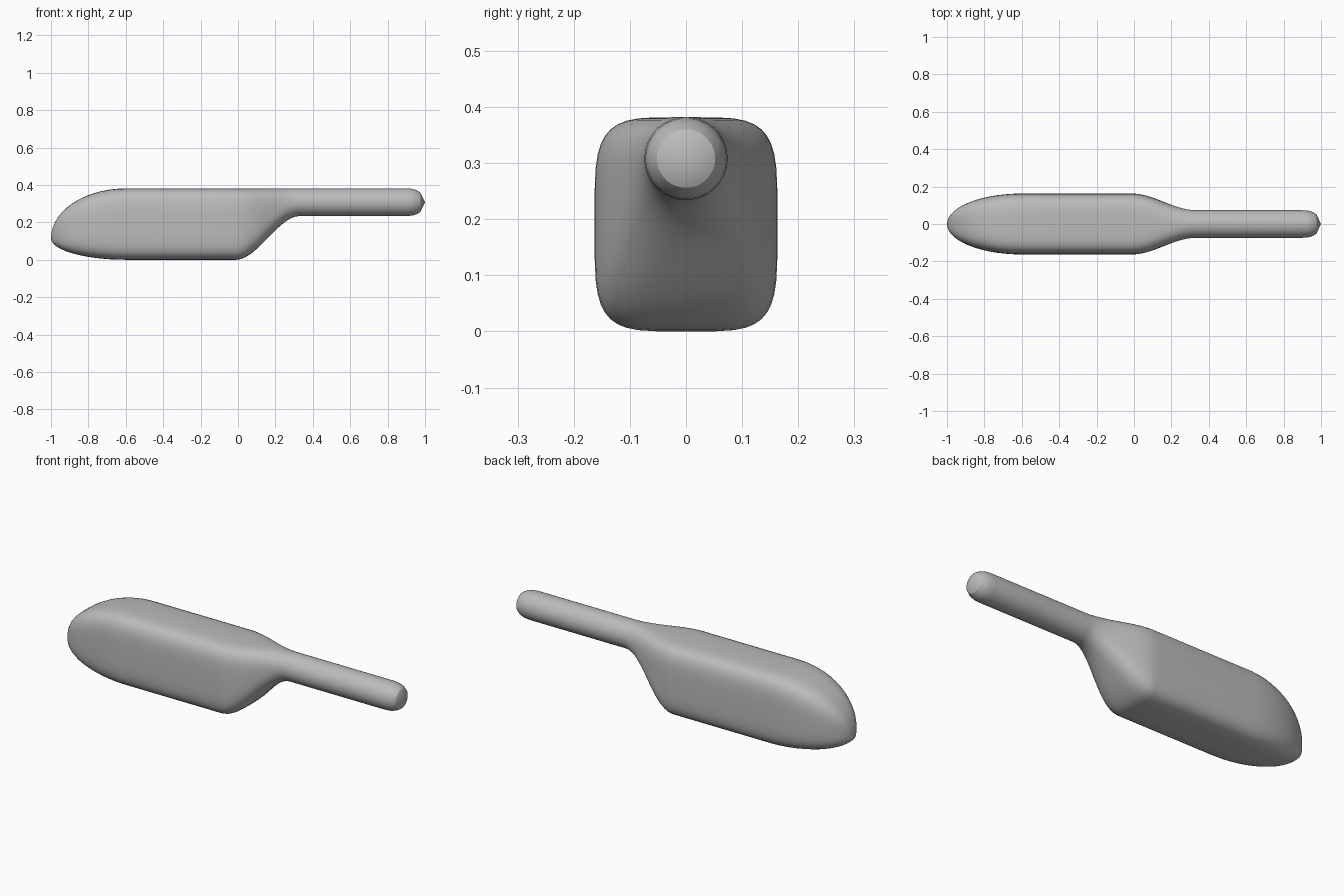
import bpy, bmesh, math
from math import sin, cos, pi, sqrt, copysign

cube = bpy.data.objects.get("Cube")
if cube:
    bpy.data.objects.remove(cube, do_unlink=True)

SIDES = 40
TOP = 0.382
HALF_WIDTH = 0.163
GRIP = 0.074


def section(x, half_w, bottom, top, power):
    """Superellipse cross-section standing across the x axis."""
    mid, half_h = (top + bottom) / 2, (top - bottom) / 2
    points = []
    for i in range(SIDES):
        a = 2 * pi * (i + 0.5) / SIDES
        c, s = cos(a), sin(a)
        points.append((x, half_w * copysign(abs(c) ** (2 / power), c),
                       mid + half_h * copysign(abs(s) ** (2 / power), s)))
    return points


rings = []

# Rounded nose, swelling from a low tip to the full body
NOSE_STEPS = 14
TIP_Z = 0.115
for i in range(1, NOSE_STEPS + 1):
    t = i / NOSE_STEPS
    u = 1 - cos(t * pi / 2)
    swell = sqrt(1 - (1 - u) ** 2)
    rings.append(section(-1 + 0.4 * u, HALF_WIDTH * swell, TIP_Z * (1 - swell),
                         TIP_Z + (TOP - TIP_Z) * swell, 2.6 + 1.9 * t))

# Straight body
for x in (-0.4, -0.2):
    rings.append(section(x, HALF_WIDTH, 0, TOP, 4.5))

# Neck, easing from the body up to the round handle
NECK_STEPS = 14
for i in range(NECK_STEPS + 1):
    t = i / NECK_STEPS
    e = t * t * (3 - 2 * t)
    rings.append(section(-0.01 + 0.34 * t, HALF_WIDTH + (GRIP - HALF_WIDTH) * e,
                         (TOP - 2 * GRIP) * e, TOP, 4.5 - 2.5 * e))

# Handle with a rounded shoulder at its end
for x, r in ((0.6, GRIP), (0.9, GRIP), (0.93, 0.072), (0.955, 0.065), (0.975, 0.052)):
    rings.append(section(x, r, TOP - GRIP - r, TOP - GRIP + r, 2))

# Skin the sections and close both ends with a fan
bm = bmesh.new()
loops = [[bm.verts.new(p) for p in ring] for ring in rings]
for a, b in zip(loops, loops[1:]):
    for i in range(SIDES):
        j = (i + 1) % SIDES
        bm.faces.new((a[i], a[j], b[j], b[i]))
for loop, tip in ((loops[0], (-1, 0, TIP_Z)), (loops[-1], (1, 0, TOP - GRIP))):
    pole = bm.verts.new(tip)
    for i in range(SIDES):
        bm.faces.new((loop[i], loop[(i + 1) % SIDES], pole))
bmesh.ops.recalc_face_normals(bm, faces=bm.faces)
mesh = bpy.data.meshes.new("handled_body")
bm.to_mesh(mesh)
bm.free()

body = bpy.data.objects.new("handled_body", mesh)
bpy.context.collection.objects.link(body)

# Plain grey
grey = bpy.data.materials.new("plain_grey")
grey.use_nodes = True
colour = (0.5, 0.5, 0.5, 1)
grey.diffuse_color = colour
grey.node_tree.nodes["Principled BSDF"].inputs["Base Color"].default_value = colour
mesh.materials.append(grey)

bpy.ops.object.select_all(action='DESELECT')
body.select_set(True)
bpy.context.view_layer.objects.active = body
bpy.ops.object.shade_smooth_by_angle(angle=math.radians(30))
